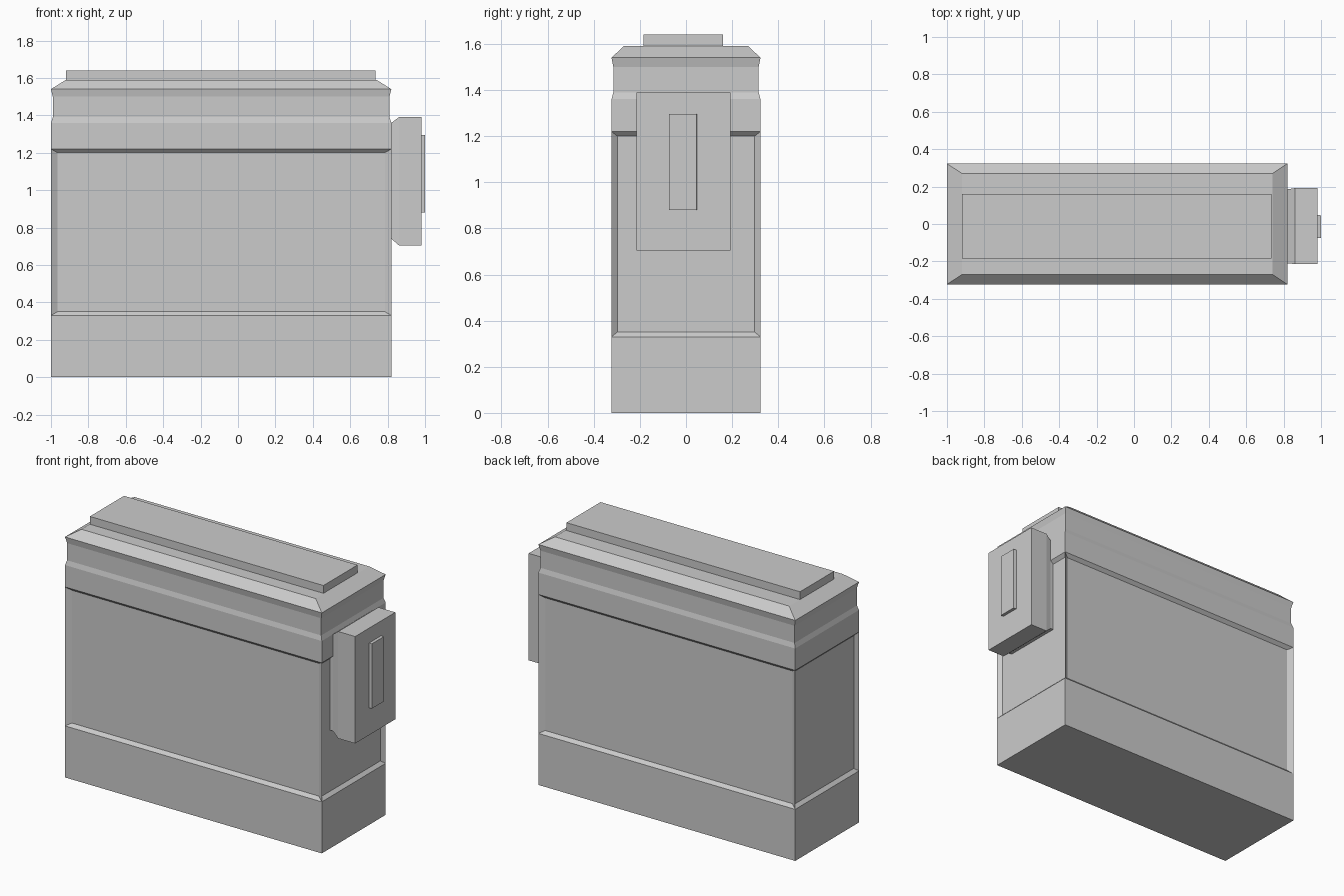
import bpy, bmesh
from mathutils import Vector

if "Cube" in bpy.data.objects:
    bpy.data.objects.remove(bpy.data.objects["Cube"])


def finish(name, bm):
    bmesh.ops.recalc_face_normals(bm, faces=bm.faces[:])
    mesh = bpy.data.meshes.new(name)
    bm.to_mesh(mesh)
    bm.free()
    obj = bpy.data.objects.new(name, mesh)
    bpy.context.collection.objects.link(obj)
    return obj


def loft(rings):
    """Skin a stack of four-point rings and close both ends."""
    bm = bmesh.new()
    loops = [[bm.verts.new(p) for p in ring] for ring in rings]
    bands = []
    for a, b in zip(loops, loops[1:]):
        bands.append([bm.faces.new((a[i], a[(i + 1) % 4], b[(i + 1) % 4], b[i]))
                      for i in range(4)])
    bm.faces.new(loops[0][::-1])
    bm.faces.new(loops[-1])
    bmesh.ops.recalc_face_normals(bm, faces=bm.faces[:])
    return bm, bands


def rect_z(x0, x1, y0, y1, z):
    return [(x0, y0, z), (x1, y0, z), (x1, y1, z), (x0, y1, z)]


def rect_x(x, y0, y1, z0, z1):
    return [(x, y0, z0), (x, y1, z0), (x, y1, z1), (x, y0, z1)]


# Main body: (height, inset in x, inset in y), with shallow groove and chamfered top
profile = [(0, 0, 0), (0.33, 0, 0), (1.22, 0, 0), (1.36, 0, 0), (1.39, 0.01, 0.008),
           (1.50, 0.01, 0.008), (1.54, 0, 0), (1.59, 0.08, 0.053)]
bm, bands = loft([rect_z(-1 + dx, 0.82 - dx, -0.323 + dy, 0.323 - dy, z)
                  for z, dx, dy in profile])

# Recessed panel on each of the four sides, with sloped borders
panels = bands[1]
bmesh.ops.inset_individual(bm, faces=panels, thickness=0.02, depth=-0.02,
                           use_even_offset=True)
for f in panels:
    c = f.calc_center_median()
    axis, extra = (0, 0.015) if abs(f.normal.y) > 0.5 else (1, 0.005)
    for v in f.verts:
        v.co[axis] += extra if v.co[axis] < c[axis] else -extra
finish("body", bm)

# Raised plate on the top
bm, _ = loft([rect_z(-0.92, 0.735, -0.185, 0.16, z) for z in (1.58, 1.64)])
finish("top_plate", bm)

# Side box, chamfered towards the body
bm, _ = loft([rect_x(0.80, -0.21, 0.185, 0.74, 1.36),
              rect_x(0.82, -0.21, 0.185, 0.74, 1.36),
              rect_x(0.86, -0.214, 0.192, 0.705, 1.39),
              rect_x(0.98, -0.214, 0.192, 0.705, 1.39)])
finish("side_box", bm)

# Slim strip on the side box
bm, _ = loft([rect_x(0.97, -0.074, 0.05, 0.88, 1.295),
              rect_x(1.0, -0.074, 0.046, 0.88, 1.295)])
finish("side_strip", bm)
